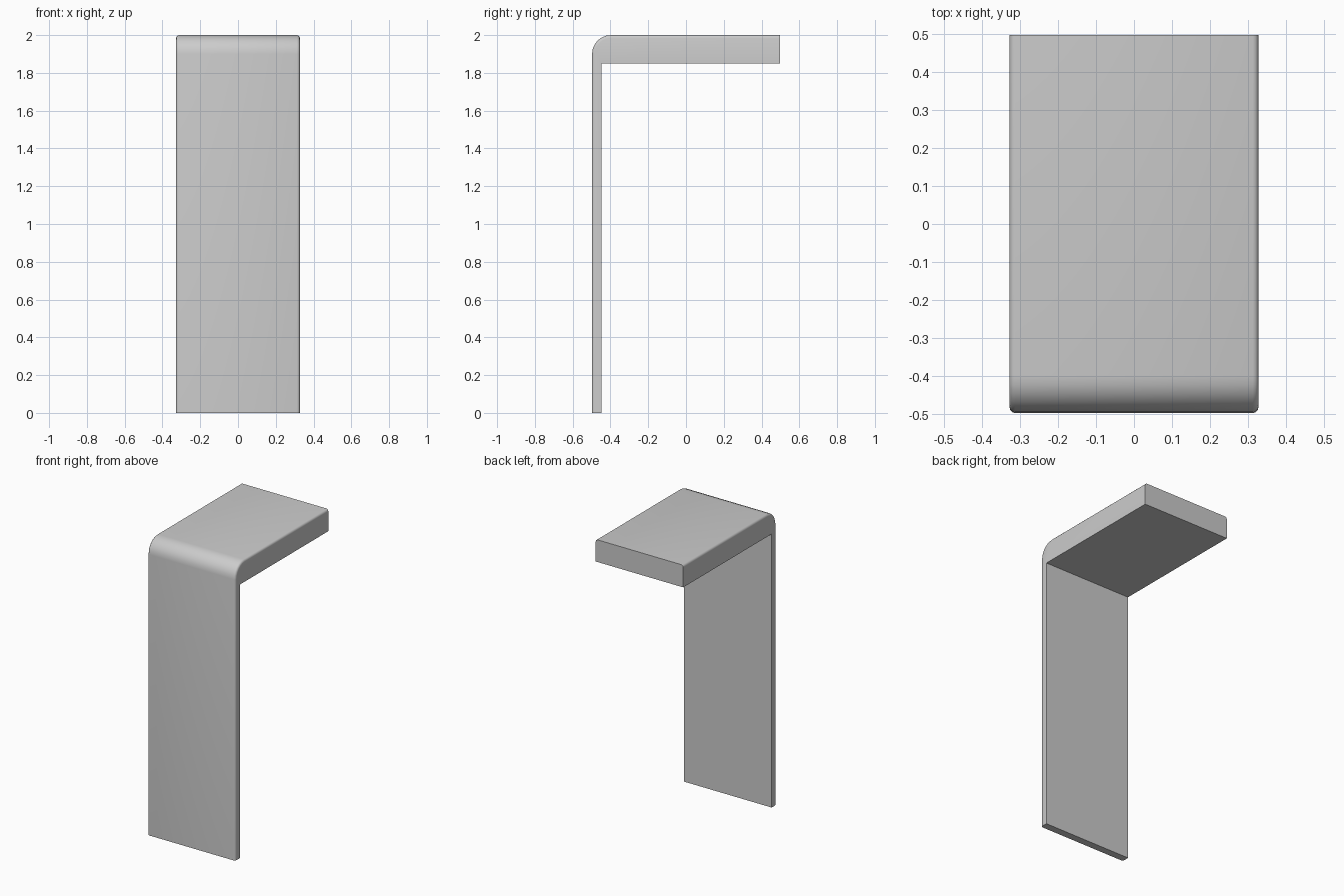
import bpy, bmesh, math

if "Cube" in bpy.data.objects:
    bpy.data.objects.remove(bpy.data.objects["Cube"])

HALF_W, HALF_D, HEIGHT = 0.3275, 0.4975, 2.0
PANEL, SLAB, RADIUS, EDGE = 0.05, 0.15, 0.1, 0.015

# Side profile (y, z): thin front panel, rounded outer corner, thick top slab
outer = [(-HALF_D, 0.0)]
for i in range(7):
    a = math.radians(15 * i)
    outer.append((-HALF_D + RADIUS * (1 - math.cos(a)),
                  HEIGHT - RADIUS * (1 - math.sin(a))))
outer.append((HALF_D, HEIGHT))
inner = [(HALF_D, HEIGHT - SLAB),
         (-HALF_D + PANEL, HEIGHT - SLAB),
         (-HALF_D + PANEL, 0.0)]
profile = outer + inner

# Extrude the profile across the width
bm = bmesh.new()
left, right = [[bm.verts.new((x, y, z)) for y, z in profile]
               for x in (-HALF_W, HALF_W)]
bm.faces.new(left)
bm.faces.new(right[::-1])
n = len(profile)
for i in range(n):
    j = (i + 1) % n
    bm.faces.new((left[j], left[i], right[i], right[j]))
bmesh.ops.recalc_face_normals(bm, faces=bm.faces)

# Soften both long edges that run up the front and over the top
edges = [bm.edges.get((side[i], side[i + 1]))
         for side in (left, right) for i in range(len(outer) - 1)]
bmesh.ops.bevel(bm, geom=edges, offset=EDGE, offset_type='OFFSET',
                segments=3, profile=0.5, affect='EDGES', clamp_overlap=True)

mesh = bpy.data.meshes.new("waterfall_panel")
bm.to_mesh(mesh)
bm.free()
panel = bpy.data.objects.new("waterfall_panel", mesh)
bpy.context.collection.objects.link(panel)

# Smooth the rounded corner, keep the square edges sharp
bpy.context.view_layer.objects.active = panel
panel.select_set(True)
bpy.ops.object.shade_smooth_by_angle(angle=math.radians(35))
